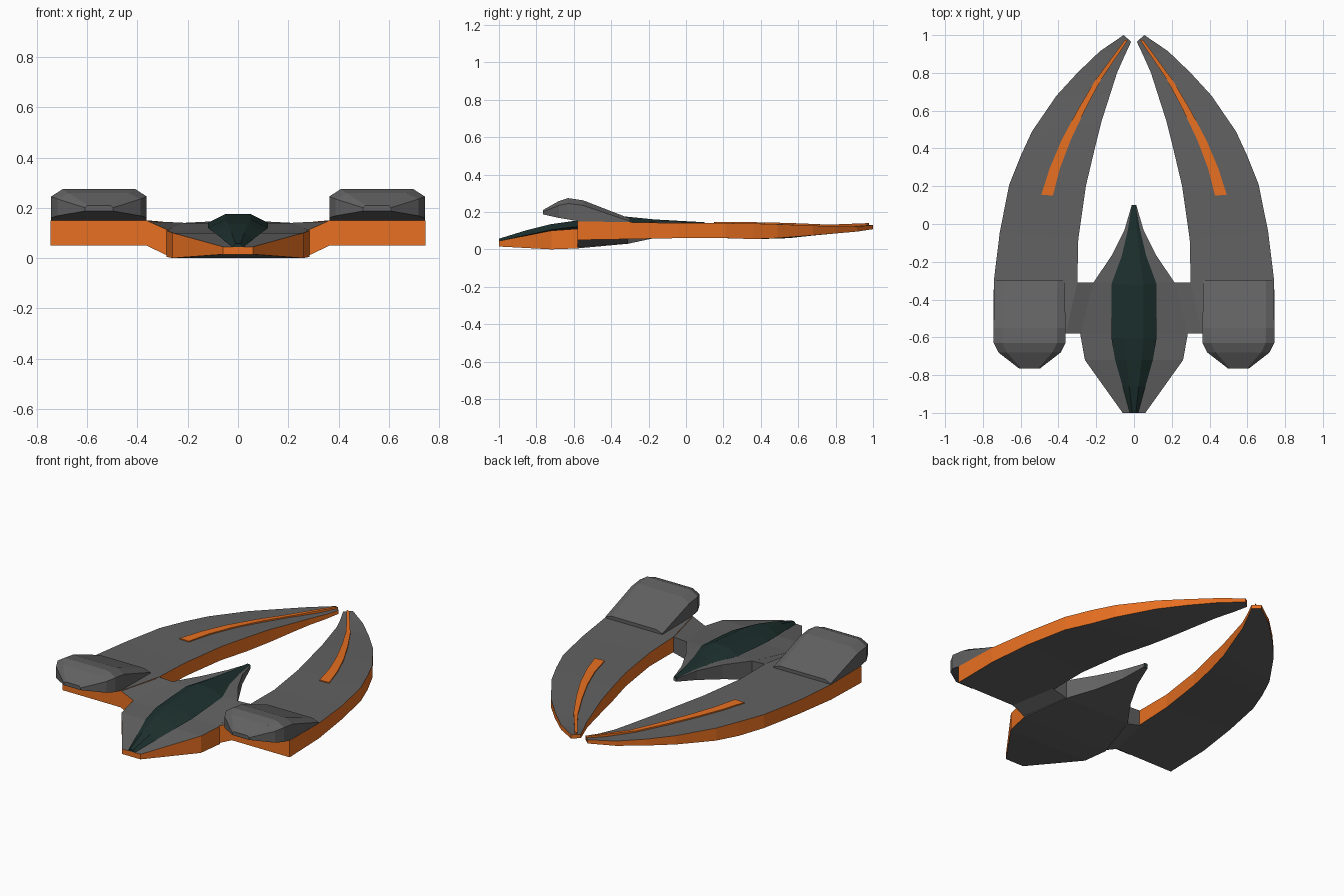
import bpy, bmesh

if "Cube" in bpy.data.objects:
    bpy.data.objects.remove(bpy.data.objects["Cube"])


def material(name, rgb):
    m = bpy.data.materials.new(name)
    m.diffuse_color = (*rgb, 1)
    m.use_nodes = True
    m.node_tree.nodes["Principled BSDF"].inputs["Base Color"].default_value = m.diffuse_color
    return m


GREY = material("hull_grey", (0.12, 0.12, 0.12))
ORANGE = material("trim_orange", (0.8, 0.16, 0.015))
GLASS = material("canopy_glass", (0.012, 0.03, 0.027))
MATS = [GREY, ORANGE, GLASS]


def loft(name, sections, strip_mat, caps=(0, 0), mirror=False):
    """Skin matching closed cross-sections; strip_mat(i, j) picks the material."""
    bm = bmesh.new()
    rings = [[bm.verts.new(p) for p in s] for s in sections]
    n = len(rings[0])
    for i in range(len(rings) - 1):
        for j in range(n):
            k = (j + 1) % n
            f = bm.faces.new((rings[i][j], rings[i][k], rings[i + 1][k], rings[i + 1][j]))
            f.material_index = strip_mat(i, j)
    for ring, mat in zip((rings[0], rings[-1]), caps):
        bm.faces.new(ring).material_index = mat
    bmesh.ops.recalc_face_normals(bm, faces=bm.faces)
    me = bpy.data.meshes.new(name)
    bm.to_mesh(me)
    bm.free()
    for m in MATS:
        me.materials.append(m)
    ob = bpy.data.objects.new(name, me)
    bpy.context.collection.objects.link(ob)
    if mirror:
        ob.modifiers.new("mirror", 'MIRROR').use_mirror_merge = False
    return ob


# Curved blade wings: outer x, y, inner x, y, bottom z, top z
wing = [(.745, -.58, .36, -.58, .05, .15), (.742, -.30, .30, -.31, .055, .145),
        (.71, -.04, .295, -.08, .06, .14), (.66, .21, .255, .20, .06, .14),
        (.60, .36, .21, .39, .055, .138), (.54, .49, .17, .55, .06, .134),
        (.41, .68, .125, .69, .075, .127), (.30, .80, .09, .80, .085, .123),
        (.18, .915, .05, .89, .095, .123), (.055, 1, .015, .965, .108, .13)]
loft("blade_wing",
     [[(xo, yo, zb), (xo, yo, zt), (xi, yi, zt), (xi, yi, zb)]
      for xo, yo, xi, yi, zb, zt in wing],
     lambda i, j: 1 if j in (0, 2) else 0, (1, 1), mirror=True)

# Raised stripe on each wing: x, y, half width, top z
stripe = [(.46, .16, .031, .146), (.42, .30, .027, .146), (.36, .45, .024, .144),
          (.28, .61, .02, .139), (.19, .77, .016, .132), (.04, .982, .011, .14)]
loft("wing_stripe",
     [[(x - w, y - w * .3, z - .03), (x + w, y + w * .3 - .015, z - .03),
       (x + w, y + w * .3 - .015, z), (x - w, y - w * .3, z)] for x, y, w, z in stripe],
     lambda i, j: 1, (1, 1), mirror=True)

# Central hull: y, half width, bottom z, top z
hull = [(-1, .06, .015, .045), (-.72, .26, 0, .10), (-.58, .285, .005, .11),
        (-.31, .215, .03, .14), (-.17, .12, .06, .145), (-.03, .05, .09, .145),
        (.10, .012, .12, .14)]
loft("hull",
     [[(w, y, zb), (w, y, zt), (-w, y, zt), (-w, y, zb)] for y, w, zb, zt in hull],
     lambda i, j: 1 if j in (0, 2) and i < 2 else 0, (1, 0))

# Bridges joining hull and wings
loft("wing_bridge",
     [[(.27, -.58, .005), (.27, -.58, .108), (.21, -.31, .14), (.21, -.31, .03)],
      [(.365, -.58, .05), (.365, -.58, .15), (.31, -.31, .145), (.31, -.31, .055)]],
     lambda i, j: 1 if j == 0 else 0, mirror=True)

# Faceted canopy: y, half width, base z, middle z, top z, half top width
canopy = [(-1, .022, .03, .045, .057, .01), (-.86, .06, .05, .075, .10, .025),
          (-.72, .10, .07, .105, .135, .04), (-.60, .12, .08, .12, .152, .05),
          (-.32, .12, .09, .14, .175, .05), (-.17, .065, .11, .146, .16, .03),
          (-.03, .032, .12, .145, .152, .015), (.10, .013, .118, .138, .145, .008)]
loft("canopy",
     [[(-t, y, zt), (t, y, zt), (w, y, zm), (w * .4, y, zb), (-w * .4, y, zb), (-w, y, zm)]
      for y, w, zb, zm, zt, t in canopy],
     lambda i, j: 2, (2, 2))

# Engine pods: y, half width, bottom z, shoulder z, top z, chamfer
pod = [(-.30, .187, .125, .15, .165, .04), (-.55, .19, .145, .235, .262, .045),
       (-.63, .19, .16, .245, .274, .045), (-.68, .165, .168, .235, .258, .045),
       (-.765, .055, .187, .20, .21, .01)]
cx = .553
loft("engine_pod",
     [[(cx - w, y, zb), (cx - w, y, zs), (cx - w + c, y, zt),
       (cx + w - c, y, zt), (cx + w, y, zs), (cx + w, y, zb)]
      for y, w, zb, zs, zt, c in pod],
     lambda i, j: 0, mirror=True)
